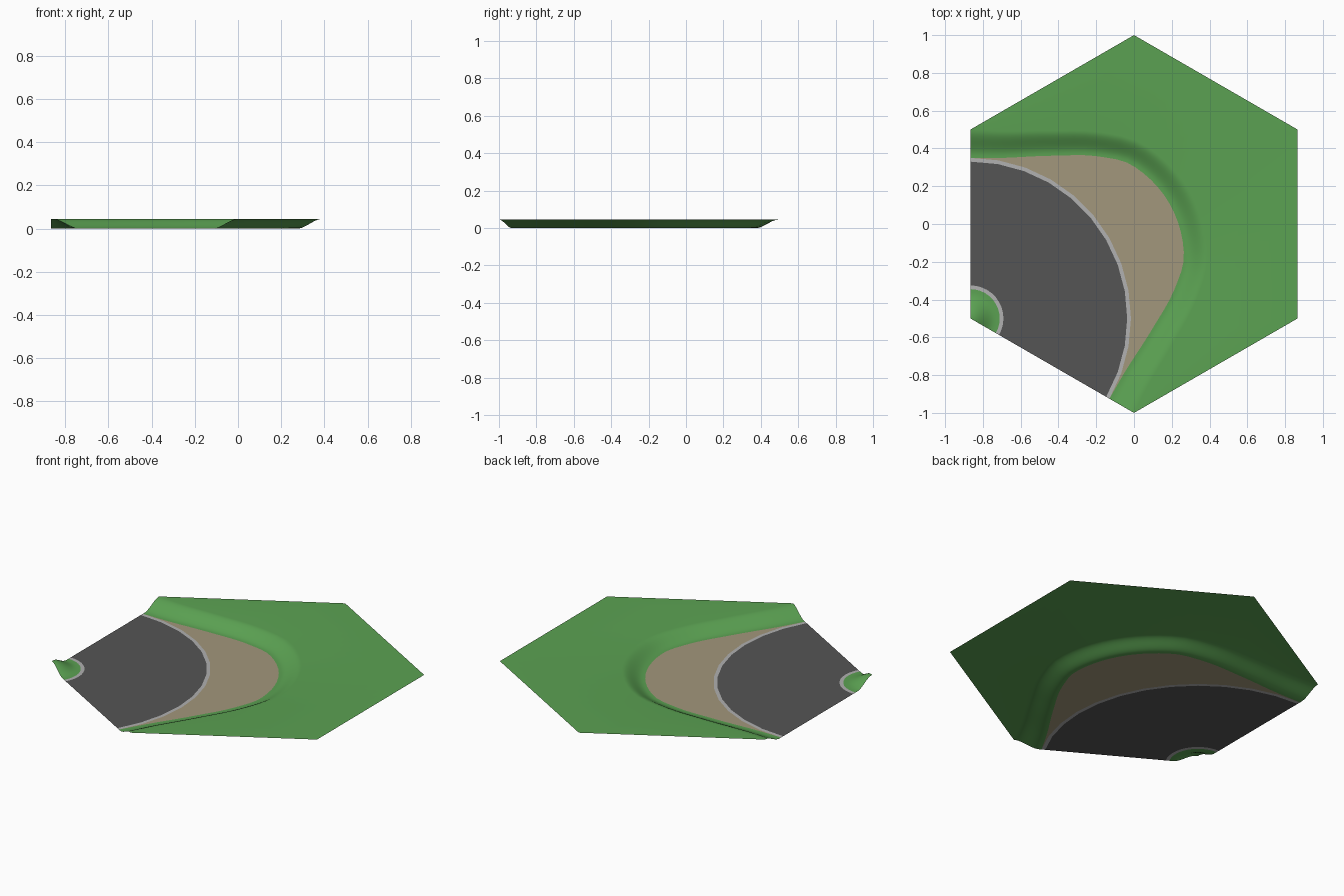
import bpy, bmesh, math
from mathutils import Vector

if "Cube" in bpy.data.objects:
    bpy.data.objects.remove(bpy.data.objects["Cube"])

N = 48                                # samples over the 120 degree bend
TOP = 0.045                           # height of the raised grass
C = Vector((-math.sqrt(3) / 2, -0.5, 0))   # bend centre, on a hexagon corner


def material(name, rgb):
    m = bpy.data.materials.new(name)
    m.diffuse_color = (*rgb, 1)
    m.use_nodes = True
    m.node_tree.nodes["Principled BSDF"].inputs["Base Color"].default_value = m.diffuse_color
    return m


GRASS = material("grass", (0.105, 0.36, 0.085))
ASPHALT = material("asphalt", (0.09, 0.09, 0.09))
KERB = material("kerb", (0.44, 0.44, 0.44))
SAND = material("sand", (0.36, 0.31, 0.20))


def polar(r, deg, z=0.0):
    a = math.radians(deg)
    return C + Vector((r * math.cos(a), r * math.sin(a), z))


def resample(pts, n):
    """Straight-line subdivision of a polyline into n steps."""
    out = []
    for i in range(n + 1):
        t = i / n * (len(pts) - 1)
        k = min(int(t), len(pts) - 2)
        out.append(pts[k].lerp(pts[k + 1], t - k))
    return out


def arc(r, z=0.0):
    """Twelve-sided bend, like the faceted road edge."""
    return [polar(r, -30 + 10 * i, z) for i in range(13)]


def ribbon(name, rows, mat):
    """Skin a surface across rows of points, ordered outward from the bend centre."""
    bm = bmesh.new()
    grid = [[bm.verts.new(p) for p in row] for row in rows]
    for a, b in zip(grid, grid[1:]):
        for i in range(len(a) - 1):
            bm.faces.new((a[i], b[i], b[i + 1], a[i + 1]))
    bmesh.ops.remove_doubles(bm, verts=bm.verts, dist=1e-5)
    me = bpy.data.meshes.new(name)
    bm.to_mesh(me)
    bm.free()
    me.materials.append(mat)
    for p in me.polygons:
        p.use_smooth = True
    ob = bpy.data.objects.new(name, me)
    bpy.context.collection.objects.link(ob)


def smooth(t):
    t = max(0.0, min(1.0, t))
    return t * t * (3 - 2 * t)


# Sand outline: radius against angle from the bend's axis (mirrored)
KEYS = [(0, 1.217), (13.7, 1.178), (21.1, 1.10), (33, 0.967), (46.6, 0.875), (60, 0.85)]


def sand_radius(phi):
    phi = abs(phi)
    slope = [0] + [(KEYS[i + 1][1] - KEYS[i - 1][1]) / (KEYS[i + 1][0] - KEYS[i - 1][0])
                   for i in range(1, len(KEYS) - 1)] + [0]
    for i in range(len(KEYS) - 1):
        (x0, y0), (x1, y1) = KEYS[i], KEYS[i + 1]
        if phi <= x1:
            h = x1 - x0
            t = (phi - x0) / h
            return (y0 * (1 + 2 * t) * (1 - t) ** 2 + slope[i] * h * t * (1 - t) ** 2
                    + y1 * t * t * (3 - 2 * t) + slope[i + 1] * h * t * t * (t - 1))
    return KEYS[-1][1]


angles = [-30 + 120 * i / N for i in range(N + 1)]
outline = [polar(sand_radius(a - 30), a) for a in angles]

# Outward offsets of the outline; the ends run along the hexagon edges
offsets = []
for i, a in enumerate(angles):
    if i in (0, N):
        offsets.append((polar(1, a) - C) * 0.15)
    else:
        d = (outline[i + 1] - outline[i - 1]).normalized()
        w = 0.125 + 0.025 * (abs(a - 30) / 60) ** 2
        offsets.append(Vector((d.y, -d.x, 0)) * w)

# Road, kerbs and sand
ribbon("road", [arc(0.175), arc(0.83)], ASPHALT)
ribbon("inner_kerb", [arc(0.155), arc(0.175)], KERB)
ribbon("outer_kerb", [arc(0.83), arc(0.85)], KERB)
ribbon("sand_trap", [resample(arc(0.85), N), outline], SAND)

# Grass bank and plateau out to the hexagon's far edges
bank = []
for k in range(13):
    t = k / 12
    z = Vector((0, 0, TOP * smooth((t - 0.08) / 0.92)))
    bank.append([p + o * t + z for p, o in zip(outline, offsets)])
corners = [Vector((math.cos(math.radians(d)), math.sin(math.radians(d)), TOP))
           for d in (-90, -30, 30, 90, 150)]
ribbon("grass_bank", bank + [resample(corners, N)], GRASS)

# Small grass mound in the inside corner
radii = [0.155 * k / 10 for k in range(11)]
ribbon("corner_mound", [arc(r, TOP * (1 - smooth((r - 0.01) / 0.125))) for r in radii], GRASS)
